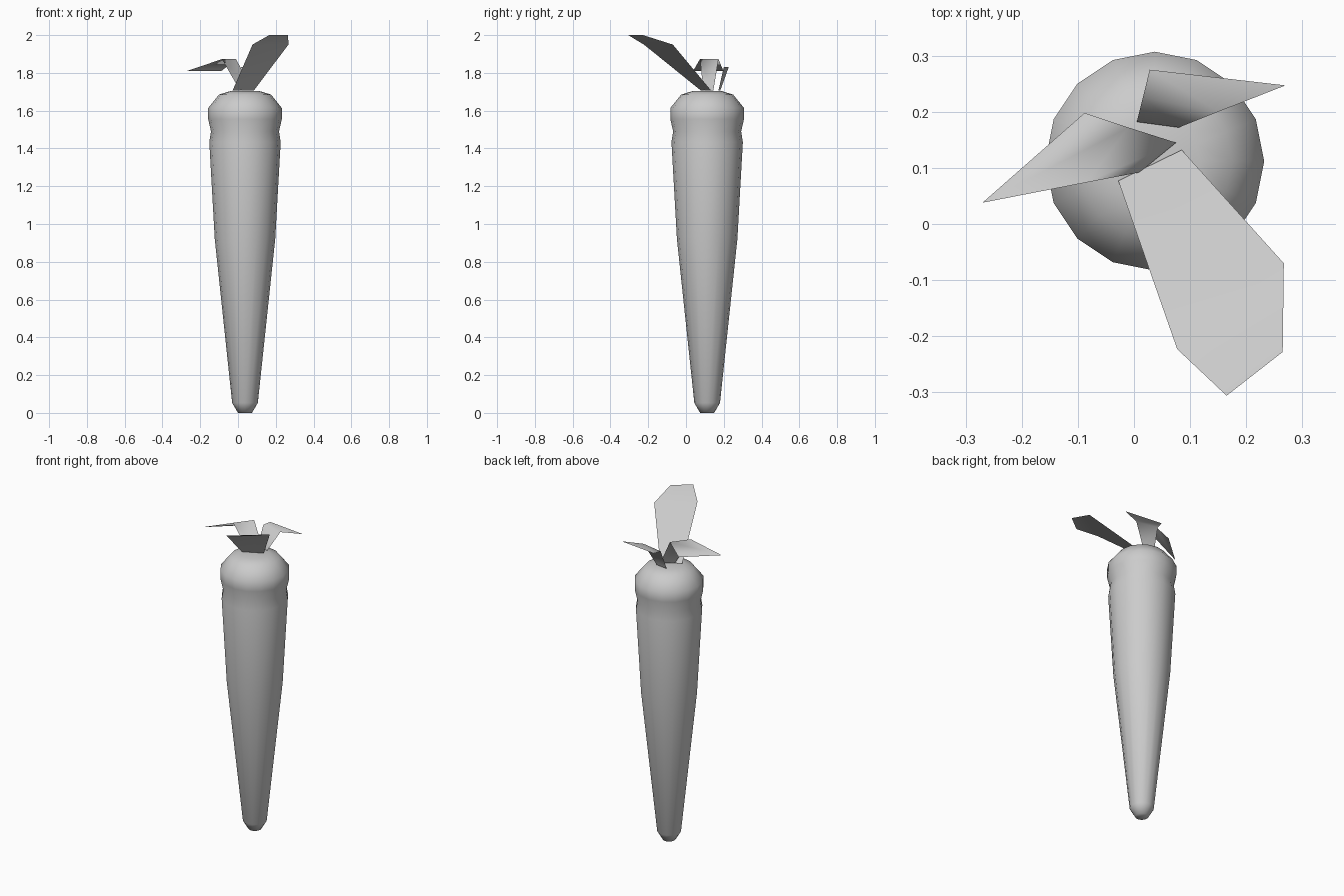
import bpy, math

if "Cube" in bpy.data.objects:
    bpy.data.objects.remove(bpy.data.objects["Cube"])

def make(name, verts, faces):
    me = bpy.data.meshes.new(name)
    me.from_pydata(verts, [], faces)
    me.update()
    ob = bpy.data.objects.new(name, me)
    bpy.context.collection.objects.link(ob)
    me.polygons.foreach_set("use_smooth", [True] * len(me.polygons))
    return ob

# Root: 16-sided lathe of (radius, height), swollen crown above a neck
N, CX, CY = 16, 0.037, 0.112
profile = [(0.037, 0.0), (0.068, 0.053), (0.16, 0.92), (0.189, 1.434),
           (0.18, 1.49), (0.195, 1.555), (0.195, 1.614), (0.138, 1.685), (0.08, 1.703)]
verts = [(CX + r * math.cos(2 * math.pi * i / N), CY + r * math.sin(2 * math.pi * i / N), z)
         for r, z in profile for i in range(N)]
faces = [(k * N + i, k * N + (i + 1) % N, (k + 1) * N + (i + 1) % N, (k + 1) * N + i)
         for k in range(len(profile) - 1) for i in range(N)]
faces += [tuple(reversed(range(N))), tuple(range((len(profile) - 1) * N, len(profile) * N))]
make("root", verts, faces)

# Leaves: thin bent strips given as left/right pairs at base, middle and tip
def leaf(name, rows):
    pts = [(x, y, z) for z, a, b in rows for x, y in (a, b)]
    make(name, pts, [(0, 1, 3, 2), (2, 3, 5, 4)])

leaf("tall_leaf", [(1.708, (-0.028, 0.077), (0.085, 0.132)),
                   (1.95, (0.077, -0.223), (0.267, -0.07)),
                   (2.0, (0.165, -0.306), (0.265, -0.228))])
leaf("left_leaf", [(1.708, (0.075, 0.145), (0.01, 0.092)),
                   (1.873, (-0.01, 0.172), (-0.085, 0.074)),
                   (1.81, (-0.088, 0.198), (-0.27, 0.038))])
leaf("right_leaf", [(1.708, (0.08, 0.172), (0.005, 0.182)),
                    (1.83, (0.15, 0.2), (0.016, 0.226)),
                    (1.832, (0.27, 0.247), (0.028, 0.275))])
